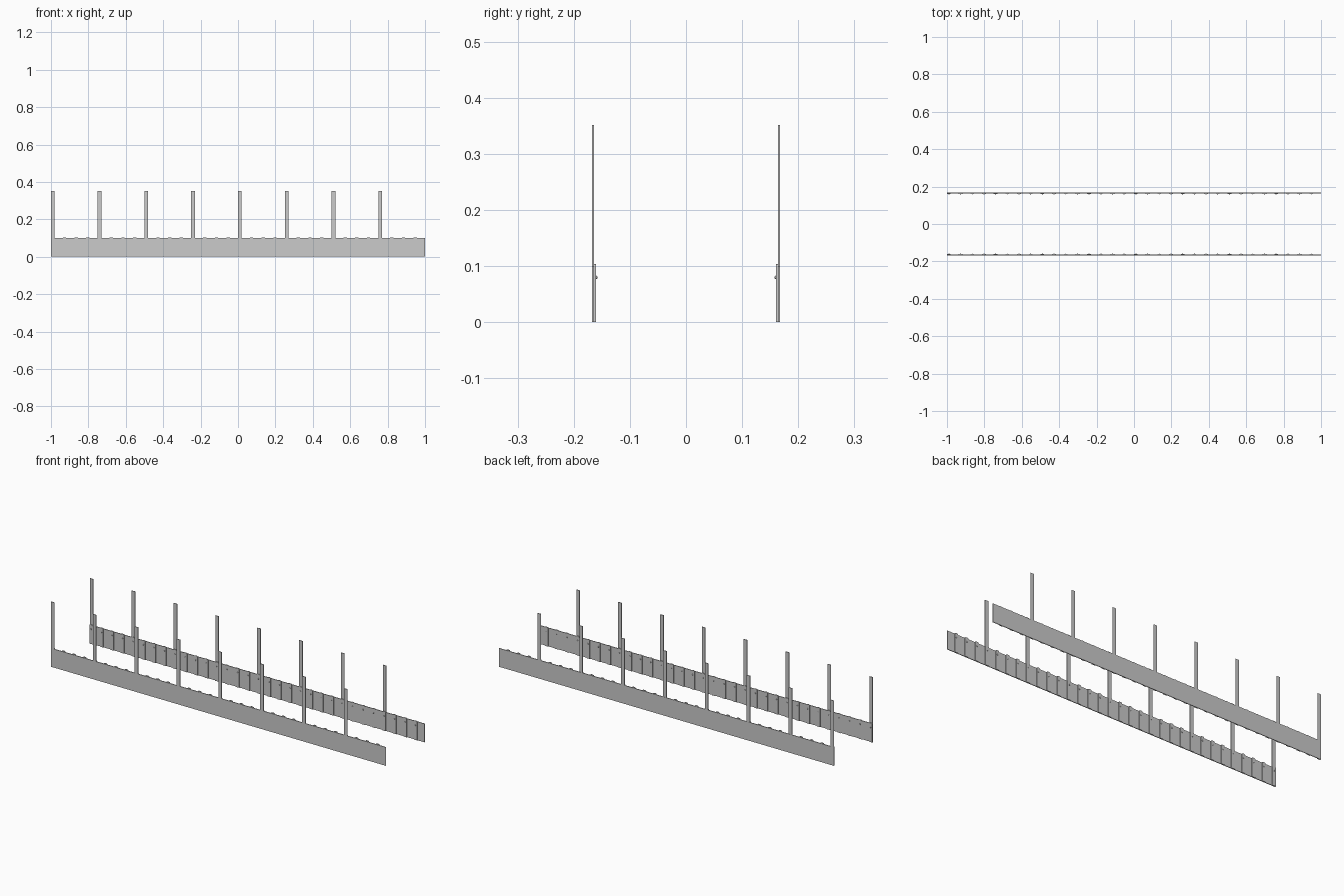
import bpy, bmesh, math

if "Cube" in bpy.data.objects:
    bpy.data.objects.remove(bpy.data.objects["Cube"])

PITCH = 0.0625


def finish(name, bm):
    bmesh.ops.recalc_face_normals(bm, faces=bm.faces)
    me = bpy.data.meshes.new(name)
    bm.to_mesh(me)
    bm.free()
    ob = bpy.data.objects.new(name, me)
    bpy.context.collection.objects.link(ob)
    return ob


def box(name, x0, x1, y0, y1, z0, z1):
    bm = bmesh.new()
    bmesh.ops.create_cube(bm, size=1)
    for v in bm.verts:
        v.co.x = x0 if v.co.x < 0 else x1
        v.co.y = y0 if v.co.y < 0 else y1
        v.co.z = z0 if v.co.z < 0 else z1
    return finish(name, bm)


def rib(name, x, w, y0, y1, top):
    # narrow upright with a softly arched top
    pts = [(x, 0), (x + w, 0)]
    for i in range(7):
        a = math.pi * i / 6
        pts.append((x + w / 2 + w / 2 * math.cos(a), top - 0.004 + 0.004 * math.sin(a)))
    bm = bmesh.new()
    f = bm.faces.new([bm.verts.new((px, y0, pz)) for px, pz in pts])
    r = bmesh.ops.extrude_face_region(bm, geom=[f])
    for v in r["geom"]:
        if isinstance(v, bmesh.types.BMVert):
            v.co.y = y1
    return finish(name, bm)


def bolt(name, x, y, z):
    bm = bmesh.new()
    bmesh.ops.create_uvsphere(bm, u_segments=8, v_segments=6, radius=0.003)
    bmesh.ops.translate(bm, verts=bm.verts, vec=(x, y, z))
    return finish(name, bm)


def mirror(ob):
    # second wall on the other side of y = 0
    m = ob.modifiers.new("other_side", "MIRROR")
    m.use_axis = (False, True, False)


# outer wall panel
mirror(box("wall_panel", -1, 1, -0.1675, -0.164, 0, 0.1))

# inner ribs with a bolt on each
for i in range(32):
    x = -1 + i * PITCH
    mirror(rib("wall_rib", x, 0.02, -0.1645, -0.1605, 0.104))
    mirror(bolt("rib_bolt", x + 0.01, -0.1605, 0.08))

# tall fence posts
for i in range(8):
    x = -1 + i * 0.25
    mirror(box("tall_post", x, x + 0.02, -0.1673, -0.1642, 0, 0.351))
